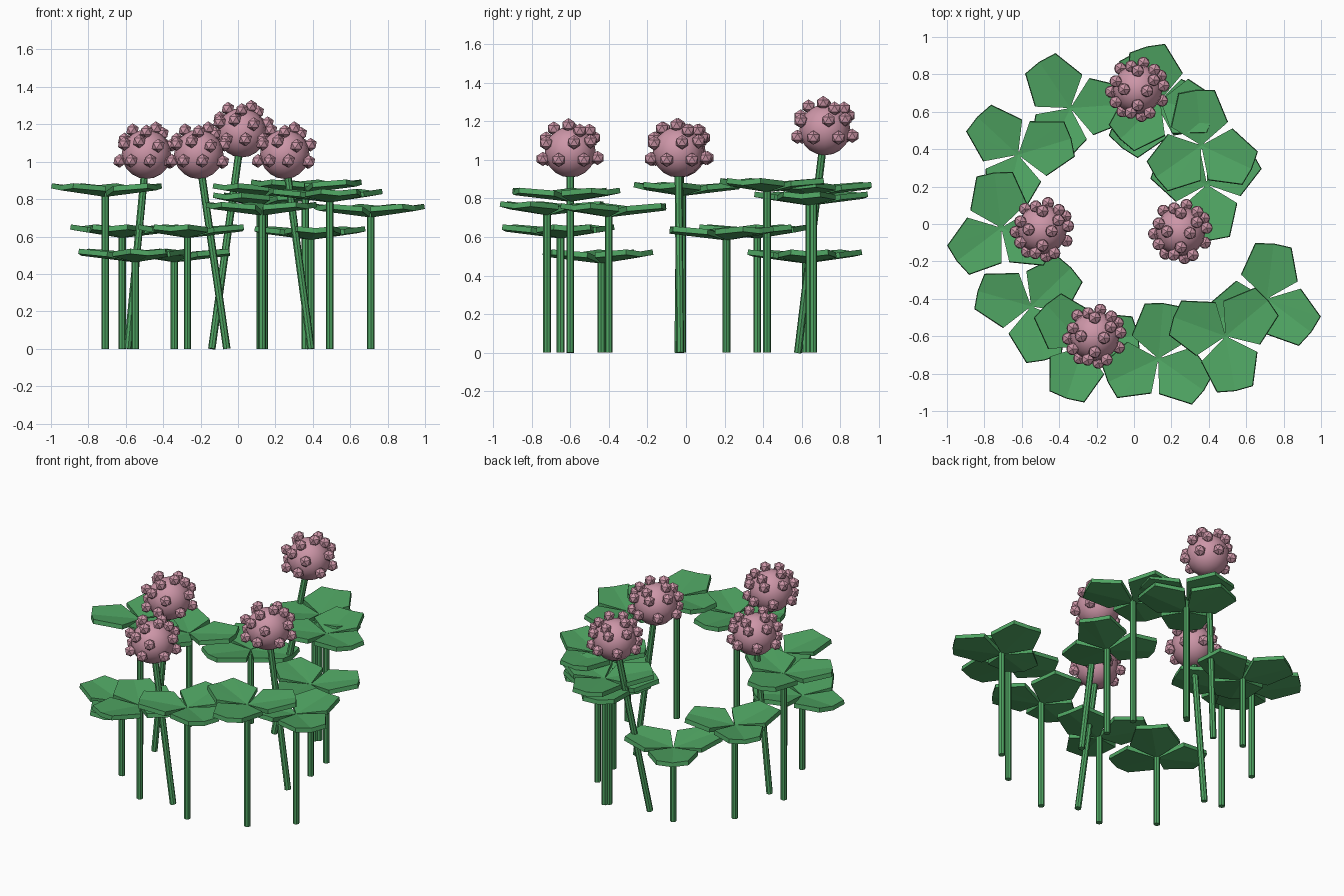
import bpy, bmesh
from math import radians, sin, cos
from mathutils import Vector, Matrix

cube = bpy.data.objects.get("Cube")
if cube:
    bpy.data.objects.remove(cube, do_unlink=True)


def material(name, color):
    m = bpy.data.materials.new(name)
    m.use_nodes = True
    m.diffuse_color = (*color, 1)
    m.node_tree.nodes["Principled BSDF"].inputs["Base Color"].default_value = (*color, 1)
    return m


green = material("leaf green", (0.08, 0.38, 0.125))
pink = material("blossom pink", (0.61, 0.305, 0.39))


def finish(bm, name, mat):
    mesh = bpy.data.meshes.new(name)
    bm.to_mesh(mesh)
    bm.free()
    mesh.materials.append(mat)
    ob = bpy.data.objects.new(name, mesh)
    bpy.context.collection.objects.link(ob)
    return ob


def stem(name, base, top):
    base, top = Vector(base), Vector(top)
    axis = top - base
    bm = bmesh.new()
    turn = axis.to_track_quat('Z', 'Y').to_matrix().to_4x4()
    bmesh.ops.create_cone(bm, cap_ends=True, segments=8, radius1=0.02, radius2=0.02,
                          depth=axis.length,
                          matrix=Matrix.Translation((base + top) / 2) @ turn)
    finish(bm, name, green)


# One pentagonal leaflet: root, right side, right tip, tip middle, left tip, left side
LEAFLET = [(0, 0, 0), (0.11, -0.15, 0.03), (0.285, -0.095, 0.045),
           (0.295, 0, 0.035), (0.285, 0.095, 0.045), (0.11, 0.15, 0.03)]


def clover(i, x, y, z, angle):
    bm = bmesh.new()
    for k in range(3):
        spin = Matrix.Rotation(radians(angle + 120 * k), 3, 'Z')
        v = [bm.verts.new(spin @ Vector(p)) for p in LEAFLET]
        for a, b, c in ((0, 1, 2), (0, 2, 3), (0, 3, 4), (0, 4, 5)):
            bm.faces.new((v[a], v[b], v[c]))
    ob = finish(bm, f"clover_leaf_{i}", green)
    ob.location = (x, y, z)
    thick = ob.modifiers.new("thickness", 'SOLIDIFY')
    thick.thickness = 0.028
    thick.offset = -1
    stem(f"leaf_stem_{i}", (x, y, 0), (x, y, z - 0.005))


# Florets around a head as azimuth and elevation
FLORETS = [(106, 30), (78, -12), (50, 22), (160, 32), (185, -14), (210, 22), (253, 28),
           (278, -14), (297, 18), (335, -16), (8, 20), (30, 48), (350, 70), (90, 48),
           (130, -12), (30, -16), (270, 55), (180, 60), (235, -14)]


def blossom(i, base, head):
    bm = bmesh.new()
    bmesh.ops.create_uvsphere(bm, u_segments=16, v_segments=10, radius=0.132)
    for f in bm.faces:
        f.smooth = True
    ob = finish(bm, f"blossom_head_{i}", pink)
    ob.location = head
    bm = bmesh.new()
    for az, el in FLORETS:
        a, e = radians(az), radians(el)
        d = Vector((cos(a) * cos(e), sin(a) * cos(e), sin(e)))
        bmesh.ops.create_icosphere(bm, subdivisions=1, radius=0.037,
                                   matrix=Matrix.Translation(d * 0.148))
    ob = finish(bm, f"blossom_florets_{i}", pink)
    ob.location = head
    stem(f"blossom_stem_{i}", base, head)


# Clovers: x, y, height, rotation
CLOVERS = [(-0.34, 0.62, 0.49, 124), (-0.62, 0.37, 0.62, 137), (-0.71, -0.02, 0.84, 97),
           (-0.55, -0.44, 0.49, 164), (-0.27, -0.65, 0.62, 252), (0.13, -0.72, 0.74, 85),
           (0.49, -0.6, 0.81, 40), (0.71, -0.4, 0.73, 83), (0.36, 0.42, 0.86, 95),
           (0.39, 0.21, 0.61, 35), (0.12, 0.64, 0.79, 112), (0.14, 0.66, 0.84, 104)]
for i, c in enumerate(CLOVERS, 1):
    clover(i, *c)

# Blossoms: stem foot, head centre
BLOSSOMS = [((-0.14, 0.58, 0), (0.02, 0.72, 1.155)), ((-0.59, -0.04, 0), (-0.49, -0.03, 1.04)),
            ((-0.06, -0.6, 0), (-0.21, -0.6, 1.04)), ((0.39, -0.03, 0), (0.25, -0.04, 1.04))]
for i, b in enumerate(BLOSSOMS, 1):
    blossom(i, *b)
